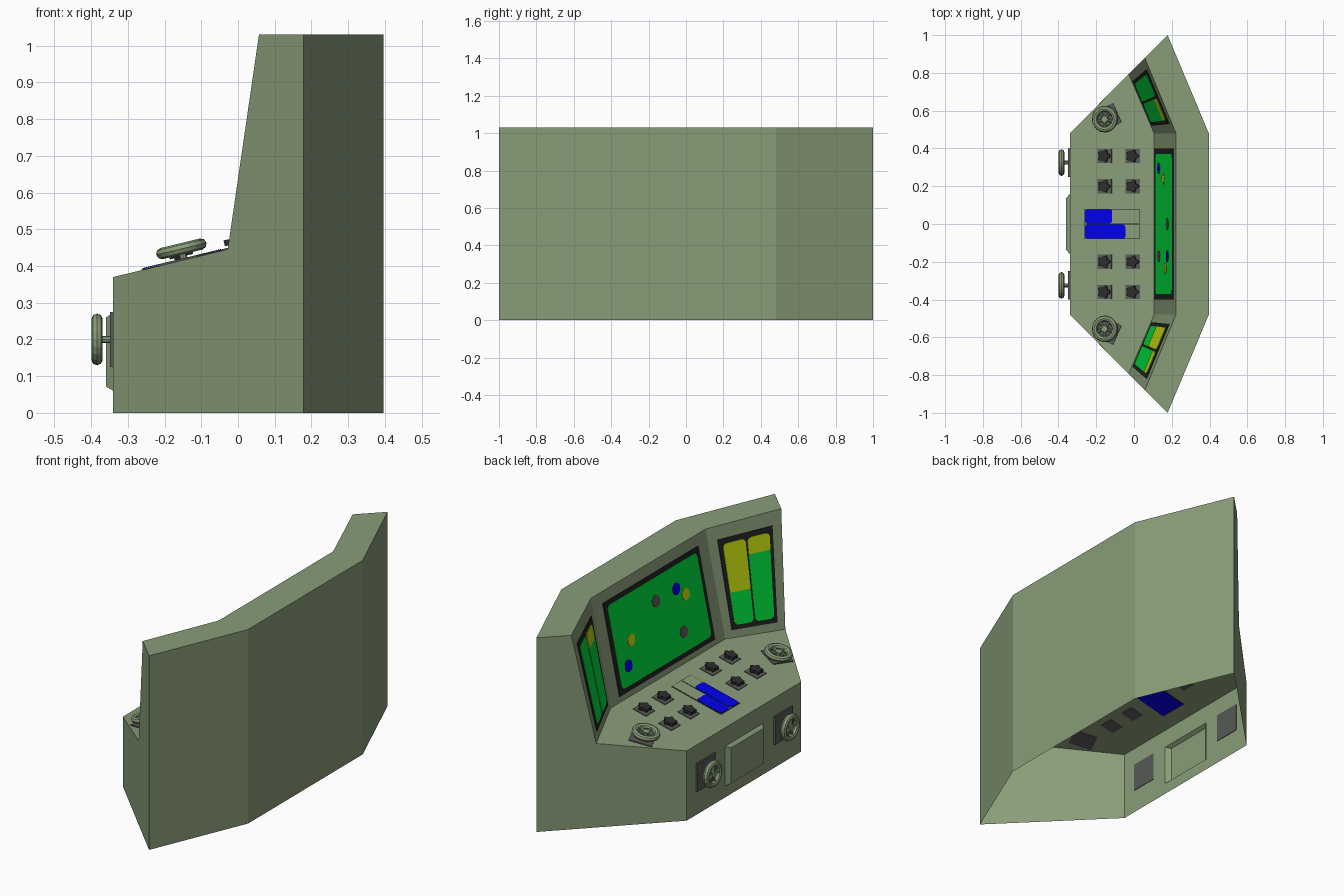
import bpy, bmesh, math
from mathutils import Vector, Matrix

if "Cube" in bpy.data.objects:
    bpy.data.objects.remove(bpy.data.objects["Cube"])


def material(name, rgb):
    m = bpy.data.materials.new(name)
    m.diffuse_color = (*rgb, 1)
    m.use_nodes = True
    m.node_tree.nodes["Principled BSDF"].inputs["Base Color"].default_value = m.diffuse_color
    return m


GREEN = material("body green", (0.25, 0.335, 0.19))
BLACK = material("bezel black", (0.014, 0.015, 0.014))
GREY = material("plate grey", (0.095, 0.1, 0.095))
DARK = material("knob dark grey", (0.024, 0.026, 0.025))
SCREEN = material("screen green", (0.0, 0.7, 0.045))
YELLOW = material("indicator yellow", (0.54, 0.68, 0.005))
BLUE = material("indicator blue", (0.0, 0.0, 0.8))


def finish(bm, name, mat):
    bmesh.ops.recalc_face_normals(bm, faces=bm.faces)
    me = bpy.data.meshes.new(name)
    bm.to_mesh(me)
    bm.free()
    me.materials.append(mat)
    ob = bpy.data.objects.new(name, me)
    bpy.context.collection.objects.link(ob)
    return ob


def prism(name, f, pts, h0, h1, mat):
    """Closed slab over outline pts, placed by the surface map f(a, b, height)."""
    bm = bmesh.new()
    lo = [bm.verts.new(f(a, b, h0)) for a, b in pts]
    hi = [bm.verts.new(f(a, b, h1)) for a, b in pts]
    bm.faces.new(lo[::-1])
    bm.faces.new(hi)
    n = len(pts)
    for i in range(n):
        j = (i + 1) % n
        bm.faces.new((lo[i], lo[j], hi[j], hi[i]))
    return finish(bm, name, mat)


def rect(a0, a1, b0, b1):
    return [(a0, b0), (a1, b0), (a1, b1), (a0, b1)]


def rounded(a0, a1, b0, b1, ra, rb, low=True):
    """Rectangle with rounded top (and optionally bottom) corners."""
    pts = []
    for ca, cb, start in ((a1 - ra, b1 - rb, 0), (a0 + ra, b1 - rb, 90),
                          (a0 + ra, b0 + rb, 180), (a1 - ra, b0 + rb, 270)):
        if start >= 180 and not low:
            pts.append((a0 if start == 180 else a1, b0))
            continue
        for k in range(4):
            t = math.radians(start + 30 * k)
            pts.append((ca + ra * math.cos(t), cb + rb * math.sin(t)))
    return pts


def ring(ca, cb, ra, rb, n=14):
    return [(ca + ra * math.cos(2 * math.pi * i / n), cb + rb * math.sin(2 * math.pi * i / n))
            for i in range(n)]


# --- Surface maps: desk, front wall and the three upright panels
SLOPE = 0.242
DESK_N = Vector((-SLOPE, 0, 1)).normalized()


def desk_z(x):
    return 0.37 + (x + 0.34) * SLOPE


def desk(x, y, h):
    return Vector((x, y, desk_z(x))) + DESK_N * h


def front(y, z, h):
    return Vector((-0.34 - h, y, z))


def panel(bl, br, tr, tl):
    bl, br, tr, tl = map(Vector, (bl, br, tr, tl))
    n = (tr - tl).cross(tl - bl).normalized()
    if n.x > 0:
        n = -n
    return lambda s, t, h: bl.lerp(br, s).lerp(tl.lerp(tr, s), t) + n * h


def side_corners(k):
    return ((0.106, 0.48 * k, desk_z(0.106)), (-0.028, 0.793 * k, desk_z(-0.028)),
            (0.057, 0.88 * k, 1.03), (0.222, 0.48 * k, 1.03))


L, R = side_corners(1), side_corners(-1)
centre = panel(L[0], R[0], R[3], L[3])

# --- Console shell, open underneath, with the raised front hatch pressed into it
bm = bmesh.new()


def face(*pts):
    bm.faces.new([bm.verts.new(p) for p in pts])


T, XE, XB = 1.03, 0.178, 0.396
for k, c in ((1, L), (-1, R)):
    fb, ft = (-0.34, 0.48 * k, 0), (-0.34, 0.48 * k, 0.37)
    eb, et = (XE, k, 0), (XE, k, T)
    bb, bt = (XB, 0.48 * k, 0), (XB, 0.48 * k, T)
    quads = ((fb, eb, et, c[2], c[1], ft),      # outer side wall
             (eb, bb, bt, et),                  # angled back wall
             (c[3], c[2], et, bt), c)           # top and upright wing
    for q in quads:
        face(*(q if k > 0 else q[::-1]))
face(L[3], (XB, 0.48, T), (XB, -0.48, T), R[3])
face((XB, 0.48, 0), (XB, -0.48, 0), (XB, -0.48, T), (XB, 0.48, T))
face(L[0], L[3], R[3], R[0])
face((-0.34, 0.48, 0.37), L[1], L[0], R[0], R[1], (-0.34, -0.48, 0.37))
loops = [[front(y, z, h) for y, z in rect(*r)] for r, h in (
    ((-0.48, 0.48, 0, 0.37), 0), ((-0.16, 0.16, 0.06, 0.272), 0), ((-0.135, 0.135, 0.072, 0.26), 0.02))]
for a, b in zip(loops, loops[1:]):
    for i in range(4):
        j = (i + 1) % 4
        face(a[i], a[j], b[j], b[i])
face(*loops[2])
bmesh.ops.remove_doubles(bm, verts=bm.verts, dist=1e-4)
finish(bm, "console_shell", GREEN)

# --- Main screen with coloured dots
prism("main_bezel", centre, rect(0.083, 0.917, 0.05, 0.9), 0, 0.004, BLACK)
prism("main_screen", centre, rounded(0.11, 0.89, 0.095, 0.86, 0.025, 0.04), 0.002, 0.006, SCREEN)
for y, t, m in ((-0.17, 0.66, BLUE), (-0.235, 0.57, YELLOW), (0, 0.66, GREY),
                (-0.17, 0.27, GREY), (0.24, 0.465, YELLOW), (0.295, 0.265, BLUE)):
    prism("screen_dot", centre, ring(0.5 - y / 0.96, t, 0.032, 0.054), 0.005, 0.008, m)

# --- Side screens with two bar columns each (yellow from the given height up)
for k, c, bars in ((1, L, (0.7, None)), (-1, R, (0.40, 0.69))):
    f = panel(*c)
    prism("side_bezel", f, rect(0.13, 0.87, 0.07, 0.88), 0, 0.004, BLACK)
    for (s0, s1), level in zip(((0.18, 0.49), (0.515, 0.82)), bars):
        prism("bar_column", f, rounded(s0, s1, 0.11, 0.835, 0.06, 0.035), 0.002, 0.006, SCREEN)
        if level:
            prism("bar_level", f, rounded(s0, s1, level, 0.835, 0.06, 0.035, False), 0.004, 0.0075, YELLOW)

# --- Desk display: dark frame, pale windows, blue bars
prism("desk_display_frame", desk, rect(-0.262, 0.03, -0.08, 0.08), -0.002, 0.002, BLACK)
for y0, y1, end in ((0.003, 0.077, -0.115), (-0.077, -0.003, -0.045)):
    prism("desk_display_window", desk, rect(-0.259, 0.027, y0, y1), 0.001, 0.003, GREEN)
    prism("desk_display_bar", desk, rounded(-0.259, end, y0, y1, 0.014, 0.014), 0.002, 0.005, BLUE)
prism("desk_display_underside", desk, rect(-0.259, -0.05, -0.077, 0.077), -0.003, -0.001, BLUE)

# --- Lobed knobs on square plates
for x in (-0.155, -0.005):
    for y in (-0.36, -0.2, 0.2, 0.36):
        prism("knob_plate", desk, rect(x - 0.038, x + 0.038, y - 0.038, y + 0.038), -0.002, 0.004, GREY)
        prism("knob_stem", desk, ring(x, y, 0.016, 0.016, 8), 0.003, 0.012, DARK)
        lobes = []
        for i in range(20):
            a = math.pi * i / 10
            r = 0.029 + 0.006 * math.cos(5 * a)
            lobes.append((x + r * math.cos(a), y + r * math.sin(a)))
        prism("knob", desk, lobes, 0.010, 0.026, DARK)


# --- Handwheels
def handwheel(pos, normal, height):
    base = Matrix.Translation(pos) @ normal.to_track_quat('Z', 'Y').to_matrix().to_4x4()
    bpy.ops.mesh.primitive_torus_add(major_segments=20, minor_segments=8,
                                     major_radius=0.055, minor_radius=0.0155)
    rim = bpy.context.object
    rim.name = "handwheel_rim"
    rim.data.materials.append(GREEN)
    rim.matrix_world = base @ Matrix.Translation((0, 0, height))
    w = bmesh.new()

    def rod(r, length, m):
        bmesh.ops.create_cone(w, cap_ends=True, segments=8, radius1=r, radius2=r, depth=length, matrix=m)

    rod(0.010, height, Matrix.Translation((0, 0, height / 2)))
    rod(0.017, 0.018, Matrix.Translation((0, 0, height)))
    for i in range(5):
        rod(0.007, 0.05, Matrix.Translation((0, 0, height)) @ Matrix.Rotation(i * math.tau / 5, 4, 'Z')
            @ Matrix.Translation((0.03, 0, 0)) @ Matrix.Rotation(math.pi / 2, 4, 'Y'))
    ob = finish(w, "handwheel_spokes", GREEN)
    ob.matrix_world = base


for k in (1, -1):
    # front wall wheels
    prism("front_wheel_plate", front, rect(k * 0.325 - 0.075, k * 0.325 + 0.075, 0.125, 0.275),
          -0.003, 0.009, GREY)
    handwheel(front(k * 0.325, 0.2, 0), Vector((-1, 0, 0)), 0.044)
    # desk wheels on turned plates
    a = math.radians(24)
    pts = [(-0.14 + u * math.cos(a) - v * math.sin(a), k * (0.565 + u * math.sin(a) + v * math.cos(a)))
           for u, v in rect(-0.057, 0.057, -0.057, 0.057)]
    prism("desk_wheel_plate", desk, pts, -0.003, 0.005, GREY)
    handwheel(desk(-0.147, k * 0.555, 0), DESK_N, 0.031)
